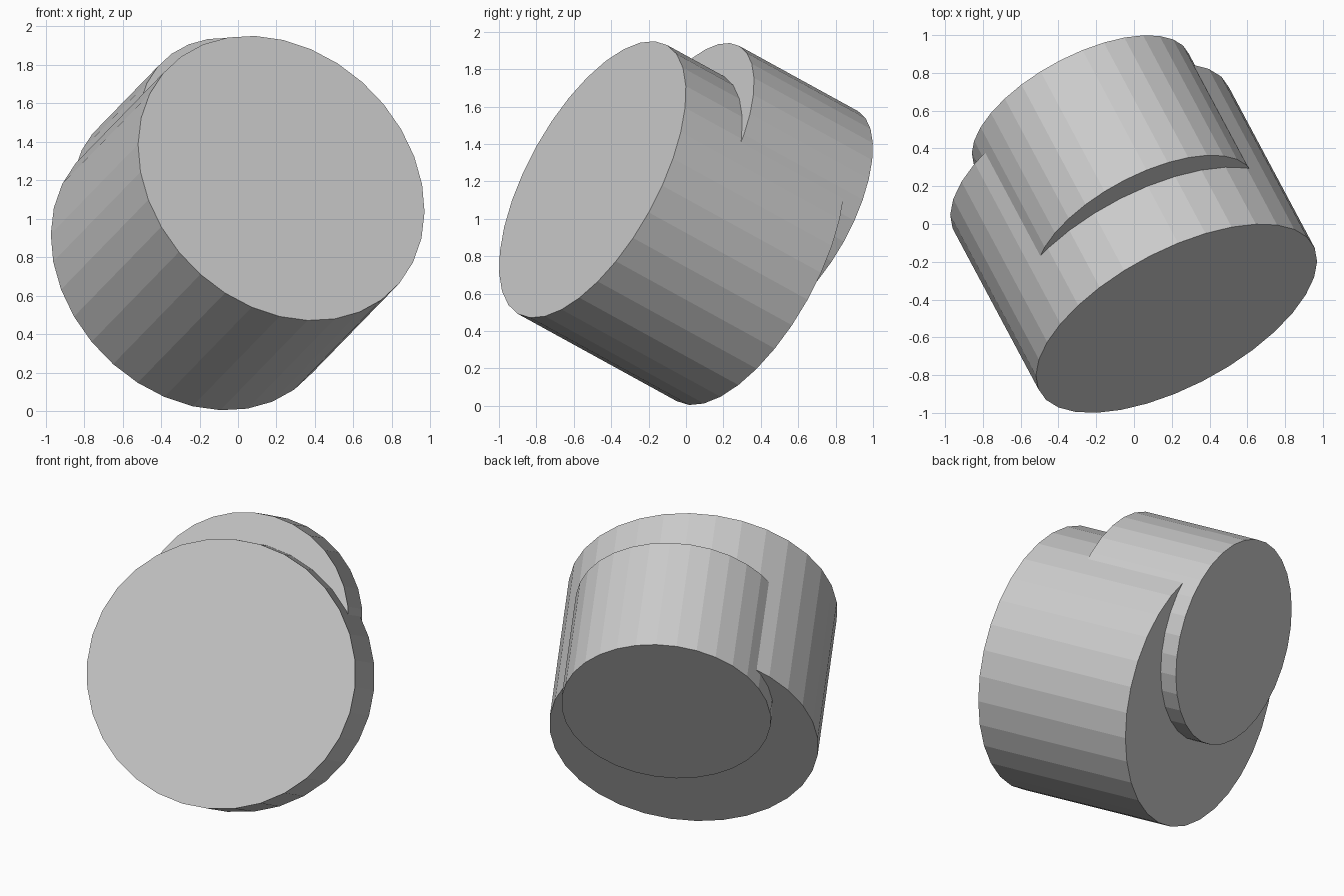
import bpy, math
from mathutils import Matrix, Vector

if "Cube" in bpy.data.objects:
    bpy.data.objects.remove(bpy.data.objects["Cube"])

# Shared axis of both drums: n along the axis, u the steepest direction across it
n = Vector((0.424, -0.794, 0.436)).normalized()
u = (Vector((0, 0, 1)) - n * n.z).normalized()
w = u.cross(n)
PHASE = math.radians(2.5)
across = u * math.cos(PHASE) + w * math.sin(PHASE)


def drum(name, radius, front, length):
    """Flat-sided cylinder running back from the centre of its front cap."""
    bpy.ops.mesh.primitive_cylinder_add(vertices=32, radius=radius, depth=length)
    ob = bpy.context.object
    ob.name = name
    side = across.cross(n)
    rot = Matrix((side, across, -n)).transposed()
    if rot.determinant() < 0:
        rot = Matrix((-side, across, -n)).transposed()
    centre = Vector(front) - n * (length / 2)
    ob.matrix_world = Matrix.Translation(centre) @ rot.to_4x4()
    return ob


# Wide main drum, with its front cap facing forward and up
drum("main_drum", 0.822, (0.225, -0.5, 1.21), 1.07)

# Narrower drum set off-centre, sticking out of the top and back
drum("offset_drum", 0.64, (0.06, -0.025, 1.364), 0.80)
